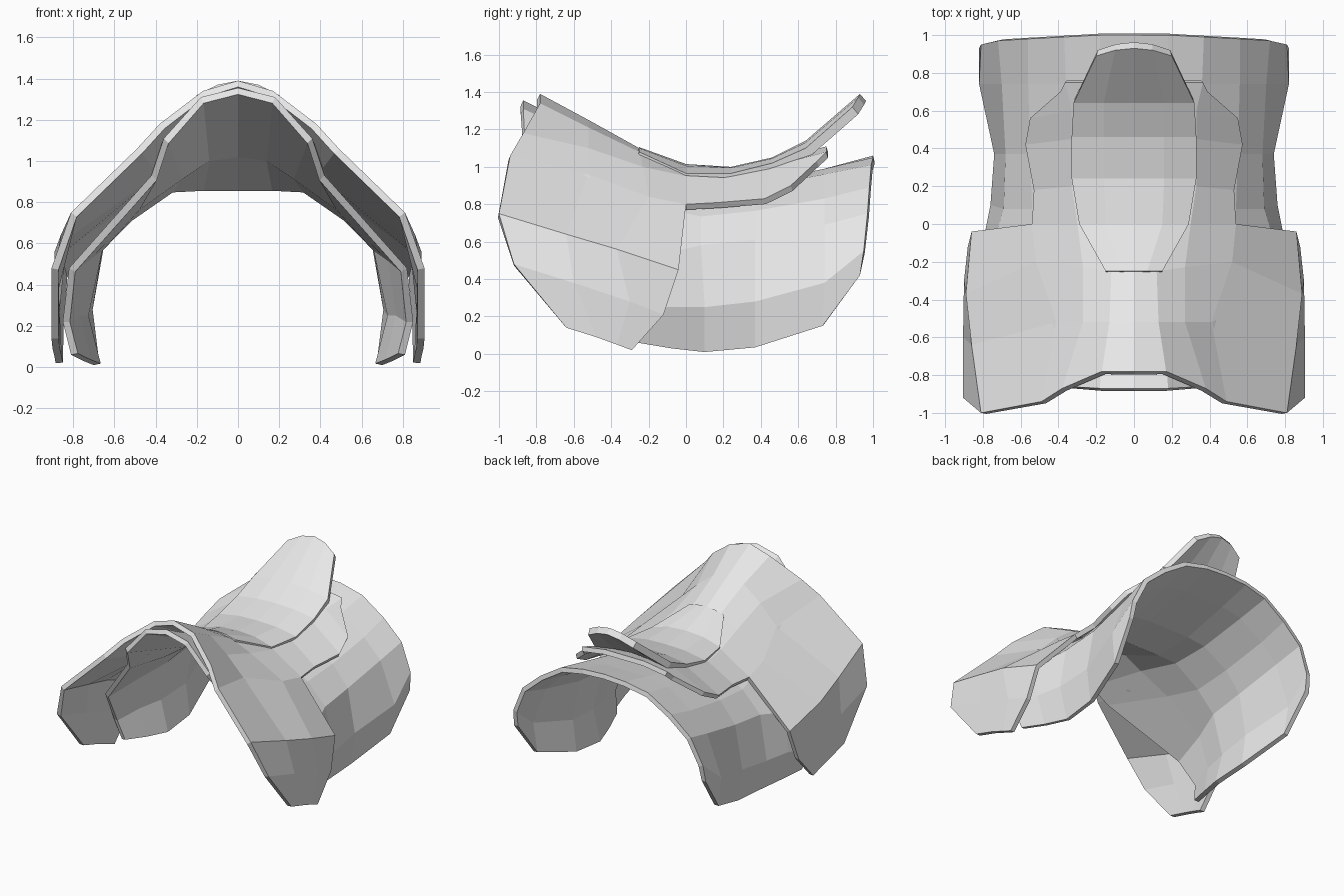
import bpy

default_cube = bpy.data.objects.get("Cube")
if default_cube:
    bpy.data.objects.remove(default_cube, do_unlink=True)


def make_material(name, colour):
    material = bpy.data.materials.new(name)
    material.use_nodes = True
    material.diffuse_color = colour
    shader = material.node_tree.nodes["Principled BSDF"]
    shader.inputs["Base Color"].default_value = colour
    return material


leather = make_material("pale leather", (0.8, 0.8, 0.8, 1))


def loft_sheet(name, stations, thickness):
    """Skin half cross-sections from front to back, mirror them and thicken inward."""
    rows = len(stations[0])
    points = [point for station in stations for point in station]
    faces = []
    for i in range(len(stations) - 1):
        for j in range(rows - 1):
            corner = i * rows + j
            faces.append((corner, corner + 1, corner + rows + 1, corner + rows))
    mesh = bpy.data.meshes.new(name)
    mesh.from_pydata(points, [], faces)
    mesh.materials.append(leather)
    sheet = bpy.data.objects.new(name, mesh)
    bpy.context.scene.collection.objects.link(sheet)

    mirror = sheet.modifiers.new("Mirror halves", "MIRROR")
    mirror.use_axis[0] = True
    mirror.use_clip = True
    solidify = sheet.modifiers.new("Leather thickness", "SOLIDIFY")
    solidify.thickness = thickness
    solidify.offset = -1
    return sheet


# Front flap: pommel arch running down to the side panels
pommel_edge = [(0, -.78, 1.39), (.17, -.78, 1.34), (.38, -.87, 1.18), (.49, -.94, 1.06),
               (.81, -1, .75), (.905, -.92, .48), (.905, -.64, .14)]
pommel_middle = [(0, -.52, 1.25), (.13, -.52, 1.21), (.27, -.52, 1.1), (.41, -.52, .96),
                 (.86, -.64, .64), (.905, -.6, .38), (.9, -.48, .09)]
flap_middle = [(0, -.25, 1.1), (.12, -.25, 1.08), (.27, -.23, 1), (.52, -.2, .84),
               (.89, -.37, .56), (.9, -.3, .28), (.89, -.37, .05)]
flap_rear = [(0, 0, 1), (.15, 0, .99), (.3, 0, .95), (.54, 0, .8),
             (.86, -.04, .45), (.88, -.12, .21), (.885, -.29, .02)]
loft_sheet("front_flap", [pommel_edge, pommel_middle, flap_middle, flap_rear], .035)

# Seat skirt: continues the flap's upper rows back under the seat
skirt_front = flap_rear[:4]
skirt_middle = [(0, .2, .98), (.17, .2, .97), (.33, .2, .94), (.53, .18, .81)]
skirt_wide = [(0, .45, 1.02), (.17, .45, 1.02), (.33, .45, .99), (.575, .42, .83)]
skirt_back = [(0, .62, 1.07), (.17, .62, 1.07), (.33, .6, 1.04), (.55, .56, .9)]
skirt_end = [(0, .75, 1.11), (.17, .75, 1.11), (.365, .75, 1.08), (.39, .7, 1.03)]
loft_sheet("seat_skirt",
           [skirt_front, skirt_middle, skirt_wide, skirt_back, skirt_end], .035)

# Seat pad: pointed at the front, rising into the cantle at the back
seat_tip = [(0, -.25, 1.105), (.07, -.25, 1.1), (.15, -.25, 1.08)]
seat_front = [(0, 0, 1.015), (.15, 0, 1.005), (.29, 0, .965)]
seat_middle = [(0, .24, 1), (.16, .24, .995), (.33, .24, .965)]
seat_back = [(0, .46, 1.05), (.16, .46, 1.045), (.33, .46, 1.02)]
cantle_base = [(0, .64, 1.14), (.16, .64, 1.13), (.32, .64, 1.1)]
cantle_top = [(0, .93, 1.39), (.1, .92, 1.37), (.2, .89, 1.32)]
loft_sheet("seat_pad",
           [seat_tip, seat_front, seat_middle, seat_back, cantle_base, cantle_top], .05)

# Under blanket: lines the pommel, then spreads over the back
lining_edge = [(0, -.87, 1.355), (.18, -.87, 1.31), (.36, -.86, 1.11), (.42, -.75, .93),
               (.82, -.45, .48), (.85, -.3, .22), (.81, -.26, .06)]
lining_middle = [(0, -.25, 1.05), (.15, -.25, 1.03), (.29, -.24, .94), (.5, -.2, .79),
                 (.76, -.15, .53), (.8, -.1, .25), (.75, -.08, .03)]
blanket_low = [(0, .08, .89), (.17, .08, .89), (.33, .08, .88), (.54, .08, .735),
               (.69, .08, .58), (.76, .1, .25), (.7, .1, .01)]
blanket_middle = [(0, .37, .91), (.18, .37, .91), (.34, .37, .89), (.55, .37, .765),
                  (.68, .37, .61), (.74, .37, .28), (.71, .37, .035)]
blanket_back = [(0, .74, .99), (.18, .74, .99), (.36, .74, .96), (.56, .74, .83),
                (.7, .74, .69), (.82, .74, .38), (.79, .73, .15)]
blanket_edge = [(0, 1, 1.06), (.18, 1, 1.05), (.37, .99, 1.01), (.56, .98, .89),
                (.72, .97, .75), (.81, .95, .55), (.82, .93, .42)]
loft_sheet("under_blanket", [lining_edge, lining_middle, blanket_low,
                             blanket_middle, blanket_back, blanket_edge], .035)
